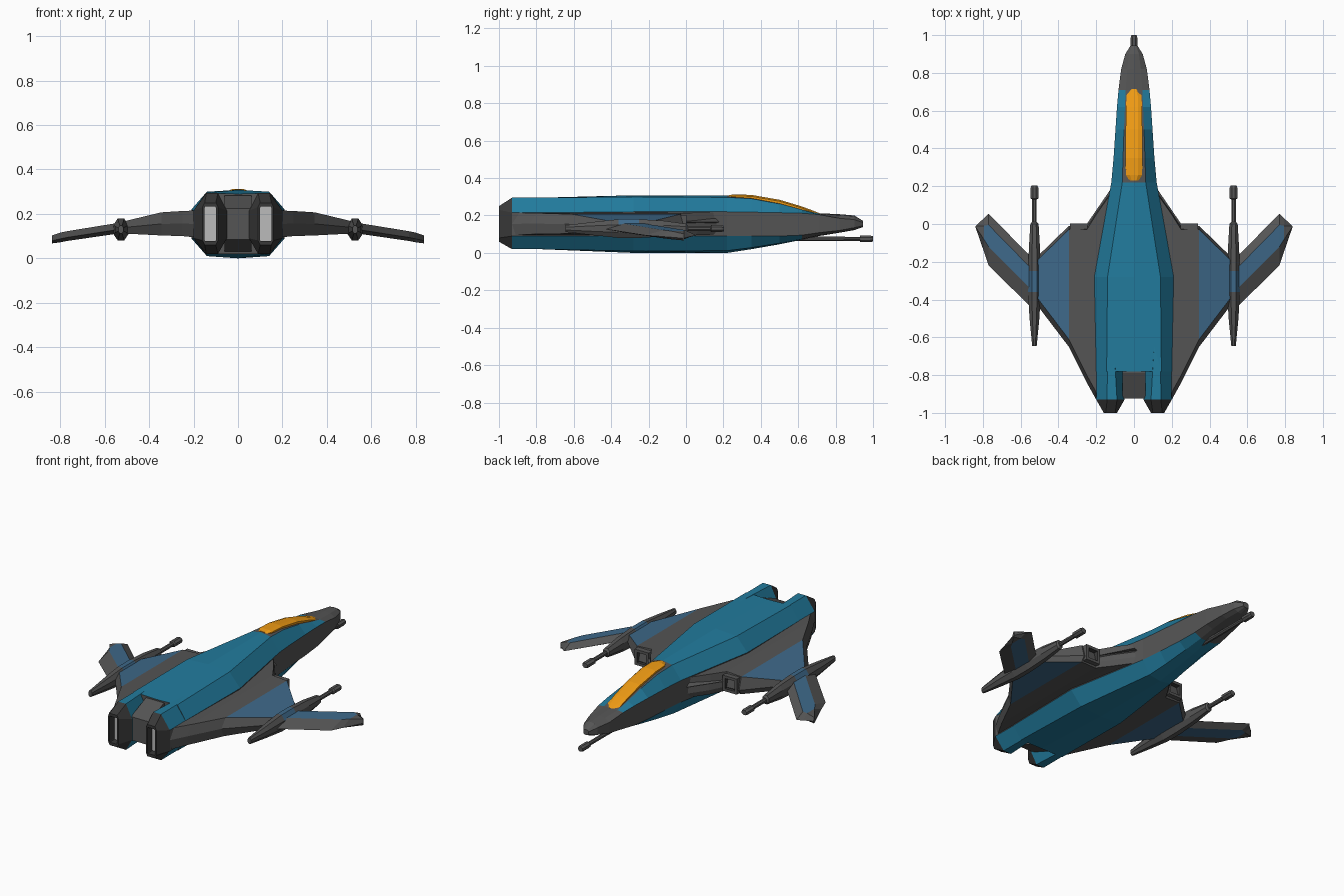
import bpy, bmesh, math

if "Cube" in bpy.data.objects:
    bpy.data.objects.remove(bpy.data.objects["Cube"])

COLORS = {"grey": (.09, .09, .09), "teal": (.016, .2, .34), "blue": (.048, .14, .25),
          "orange": (.87, .33, .007), "light": (.5, .5, .5), "dark": (.04, .04, .04)}
NAMES = list(COLORS)
MATS = []
for n, c in COLORS.items():
    m = bpy.data.materials.new(n)
    m.diffuse_color = (*c, 1)
    m.use_nodes = True
    m.node_tree.nodes["Principled BSDF"].inputs["Base Color"].default_value = m.diffuse_color
    MATS.append(m)


def loft(name, rings, color="grey", caps=("grey", "grey")):
    """Skin a list of equal-length rings; color is a name or f(segment, edge)."""
    bm = bmesh.new()
    vs = [[bm.verts.new(p) for p in r] for r in rings]
    k = len(rings[0])
    for i in range(len(rings) - 1):
        for j in range(k):
            f = bm.faces.new((vs[i][j], vs[i][(j + 1) % k], vs[i + 1][(j + 1) % k], vs[i + 1][j]))
            f.material_index = NAMES.index(color if isinstance(color, str) else color(i, j))
    for ring, cap in zip((vs[0], vs[-1]), caps):
        bm.faces.new(ring).material_index = NAMES.index(cap)
    bmesh.ops.recalc_face_normals(bm, faces=bm.faces)
    me = bpy.data.meshes.new(name)
    bm.to_mesh(me)
    bm.free()
    for m in MATS:
        me.materials.append(m)
    ob = bpy.data.objects.new(name, me)
    bpy.context.collection.objects.link(ob)
    return ob


def turned(name, x, z, stations, n=8, color="grey"):
    """Faceted spindle along y from (y, half width, half height)."""
    k = 1 / math.cos(math.pi / n)
    ang = [2 * math.pi * (i + .5) / n for i in range(n)]
    return loft(name, [[(x + w * k * math.cos(a), y, z + h * k * math.sin(a)) for a in ang]
                       for y, w, h in stations], color)


# Fuselage: y, top, shoulder x/z, side x, side z upper/lower, belly edge x/z, bottom
SECTIONS = [
    (-.78, .29, .145, .295, .20, .215, .09, .145, .02, .02),
    (-.28, .308, .14, .30, .21, .22, .09, .14, .01, .0),
    (.22, .308, .062, .297, .12, .22, .09, .075, .012, .0),
    (.35, .30, .058, .29, .108, .218, .09, .065, .028, .02),
    (.50, .273, .053, .262, .098, .215, .09, .055, .052, .046),
    (.62, .238, .048, .23, .09, .212, .095, .045, .075, .07),
    (.71, .212, .044, .209, .082, .205, .108, .04, .095, .09),
    (.82, .207, .036, .202, .068, .185, .12, .035, .112, .108),
    (.90, .2, .026, .195, .046, .178, .135, .02, .124, .122),
    (.945, .172, .01, .17, .018, .162, .145, .01, .14, .138)]
rings = []
for y, t, x1, z1, x2, zu, zl, x4, z4, b in SECTIONS:
    h = [(0, t), (x1, z1), (x2, zu), (x2, zl), (x4, z4), (0, b)]
    rings.append([(x, y, z) for x, z in h] + [(-x, y, z) for x, z in h[4:0:-1]])


def hull_color(i, j):
    # teal panels end at a different segment for deck, shoulder, side, bevel, belly
    return "teal" if i < (2, 6, 0, 5, 5)[min(j, 9 - j)] else "grey"


loft("fuselage", rings, hull_color)

# Canopy on the forward deck
loft("canopy", [[(-w, y, z - .03), (-w, y, z - .004), (-w * .5, y, z + .004), (w * .5, y, z + .004),
                 (w, y, z - .004), (w, y, z - .03)]
                for y, w, z in [(.23, .025, .305), (.26, .043, .309), (.35, .045, .306), (.5, .044, .28),
                                (.62, .042, .244), (.68, .04, .222), (.715, .02, .208)]],
     "orange", ("orange", "orange"))

# Tail block between the engines
loft("tail_block", [[(-.06, y, b), (.06, y, b), (.06, y, t), (-.06, y, t)]
                    for y, b, t in [(-.74, .03, .285), (-.79, .03, .283), (-.925, .085, .225)]])

# Chin gun under the nose
turned("chin_gun", 0, .075, [(.45, .013, .013), (.93, .011, .011), (.93, .018, .018),
                             (.985, .018, .018), (1, .014, .014)])

for s, side in ((1, "right"), (-1, "left")):
    # Engine nacelle with chamfered corners
    def nac(y, xo, xm, xn, xi, t):
        p = [(xo, .215), (xm, t), (xn, t), (xi, .215), (xi, .09), (xn, .315 - t), (xm, .315 - t), (xo, .09)]
        return [(s * x, y, z) for x, z in p]
    rear = nac(-.93, .2, .142, .09, .05, .295)
    loft(side + "_engine", [nac(-.5, .195, .14, .115, .085, .295), rear],
         lambda i, j: "grey" if j == 7 else "teal")

    # Nozzle with recessed light slot
    def slot(y, a, b, c, d, h1, h2):
        p = [(a, h1), (b, h2), (c, h2), (d, h1), (d, -h1), (c, -h2), (b, -h2), (a, -h1)]
        return [(s * x, y, .155 + z) for x, z in p]
    loft(side + "_nozzle", [rear, slot(-1, .16, .15, .1, .09, .075, .095),
                            slot(-1, .15, .148, .102, .1, .074, .078),
                            slot(-.955, .15, .148, .102, .1, .074, .078)],
         "dark", ("dark", "light"))

    # Inner wing: x, front y, back y, top z, bottom z
    loft(side + "_wing", [[(s * x, f, zb + .03), (s * x, f - .02, zt), (s * x, b + .04, zt),
                           (s * x, b, (zt + zb) / 2), (s * x, b + .02, zb), (s * x, f - .02, zb)]
                          for x, f, b, zt, zb in [(.13, .17, -.93, .215, .095), (.2, .07, -.93, .215, .095),
                                                  (.25, -.01, -.84, .213, .1), (.345, -.01, -.65, .207, .103),
                                                  (.52, -.18, -.42, .165, .112)]],
         lambda i, j: "blue" if i == 3 and j in (1, 4) else "grey")

    # Air intake: hollow square mouth on the wing root
    def mouth(y, g):
        return [(s * (.245 + g), y, .11 + g), (s * (.338 - g), y, .11 + g),
                (s * (.338 - g), y, .203 - g), (s * (.245 + g), y, .203 - g)]
    loft(side + "_intake", [mouth(-.1, 0), mouth(.003, 0), mouth(.003, .016), mouth(-.06, .02)],
         lambda i, j: "dark" if i == 2 else "grey", ("grey", "dark"))
    # Fairing from the hull to the intake
    loft(side + "_fairing", [[(s * .1, .2, .19), (s * .12, .19, .165), (s * .1, .2, .13)],
                             [(s * .1, .0, .218), (s * .25, .0, .165), (s * .1, .0, .095)]])

    # Wing gun pod with blue band, barrel and muzzle
    turned(side + "_gun_pod", s * .527, .13,
           [(-.645, .012, .018), (-.5, .026, .035), (-.36, .034, .05), (-.25, .034, .05),
            (-.12, .029, .042), (0, .022, .026), (.01, .014, .015)],
           color=lambda i, j: "blue" if i == 2 and j in (0, 1, 2) else "grey")
    turned(side + "_gun_barrel", s * .527, .13,
           [(-.02, .012, .012), (.13, .012, .012), (.135, .021, .018), (.19, .021, .018), (.203, .016, .014)])

    # Forward-swept wing tip
    loft(side + "_wing_tip", [[(s * x, y0, z - .006), (s * x, y1, z + t), (s * x, y2, z + t),
                               (s * x, y3, z - .006), (s * x, y2, z - t), (s * x, y1, z - t)]
                              for x, y0, y1, y2, y3, z, t in [
                                  (.53, -.19, -.25, -.36, -.455, .137, .024),
                                  (.77, .055, -.005, -.12, -.22, .1, .022),
                                  (.795, .03, -.01, -.08, -.145, .095, .022),
                                  (.838, -.01, -.012, -.018, -.02, .085, .018)]],
         lambda i, j: "blue" if i < 2 and j in (1, 4) else "grey")
